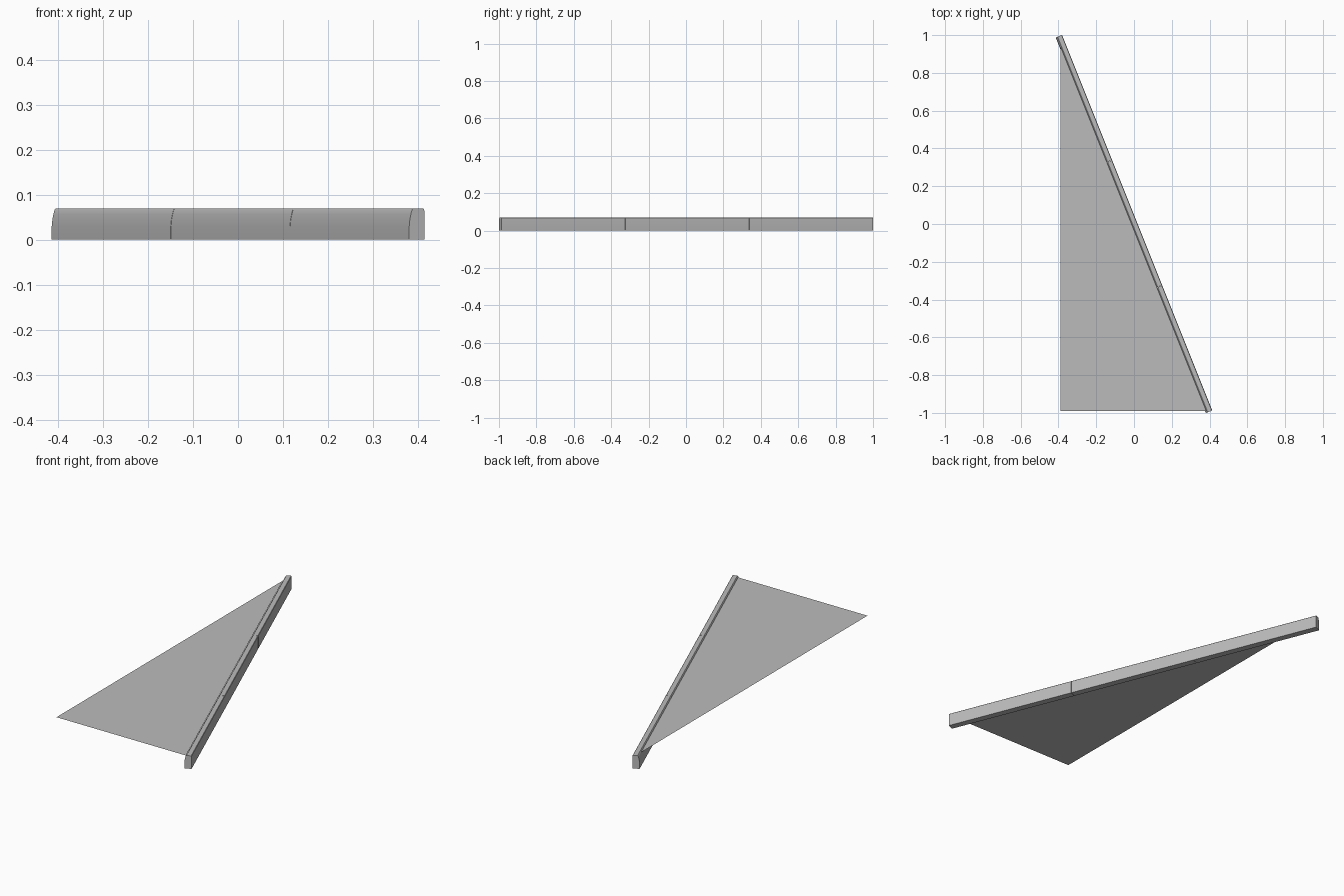
import bpy, bmesh, math
from mathutils import Matrix

if "Cube" in bpy.data.objects:
    bpy.data.objects.remove(bpy.data.objects["Cube"], do_unlink=True)

stone = bpy.data.materials.new("concrete_grey")
stone.use_nodes = True
GREY = (0.5, 0.5, 0.5, 1)
stone.diffuse_color = GREY
stone.node_tree.nodes["Principled BSDF"].inputs["Base Color"].default_value = GREY

ANGLE = math.radians(21.8)
LENGTH, COUNT, GAP = 2.141, 3, 0.002
TURN = Matrix.Rotation(ANGLE, 4, "Z")

# Kerb cross-section: sloped and rounded inner face, upright outer face
PROFILE = [(-0.018, 0), (-0.018, 0.03), (-0.0165, 0.045), (-0.014, 0.057),
           (-0.0115, 0.066), (-0.0075, 0.07), (0.0155, 0.07),
           (0.0175, 0.068), (0.018, 0.065), (0.018, 0)]


def add_object(name, bm):
    mesh = bpy.data.meshes.new(name)
    bm.to_mesh(mesh)
    bm.free()
    mesh.materials.append(stone)
    obj = bpy.data.objects.new(name, mesh)
    bpy.context.collection.objects.link(obj)
    return obj


def kerb_stone(name, start, end):
    bm = bmesh.new()
    face = bm.faces.new([bm.verts.new((x, start, z)) for x, z in PROFILE])
    result = bmesh.ops.extrude_face_region(bm, geom=[face], use_keep_orig=True)
    moved = [v for v in result["geom"] if isinstance(v, bmesh.types.BMVert)]
    bmesh.ops.translate(bm, verts=moved, vec=(0, end - start, 0))
    bmesh.ops.recalc_face_normals(bm, faces=bm.faces)
    bm.transform(TURN)
    obj = add_object(name, bm)
    bpy.ops.object.select_all(action="DESELECT")
    obj.select_set(True)
    bpy.context.view_layer.objects.active = obj
    bpy.ops.object.shade_smooth_by_angle(angle=math.radians(30))


# Row of kerb stones along the diagonal, with fine joints
step = LENGTH / COUNT
for i in range(COUNT):
    start = -LENGTH / 2 + i * step
    kerb_stone(f"kerb_stone_{i + 1}",
               start + (GAP / 2 if i else 0),
               start + step - (GAP / 2 if i < COUNT - 1 else 0))

# Flat triangular ground sheet meeting the inner side of the kerb
bm = bmesh.new()
corners = [(-0.39, -0.99), (0.382, -0.99), (-0.39, 0.94)]
bm.faces.new([bm.verts.new((x, y, 0.065)) for x, y in corners])
add_object("ground_sheet", bm)
